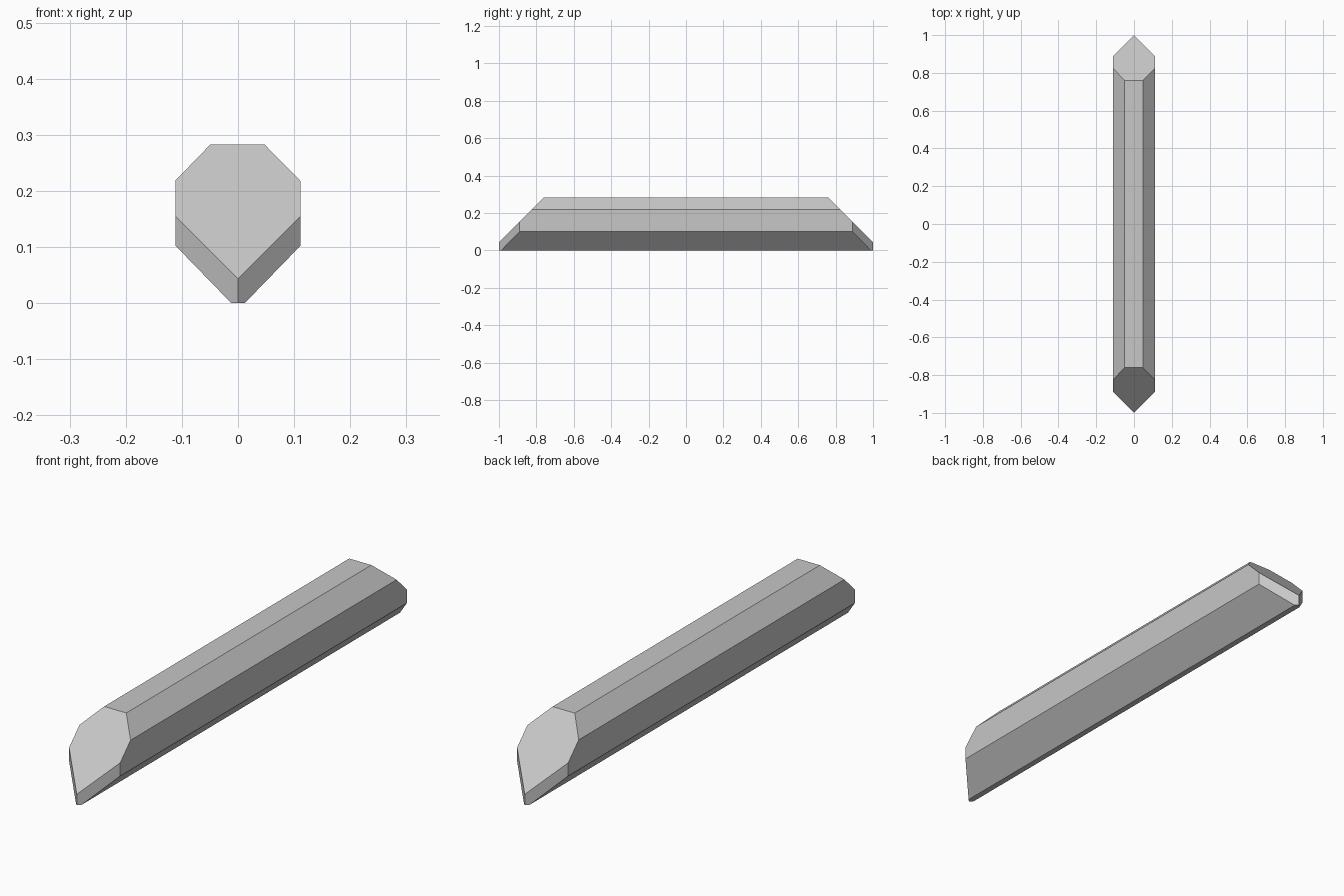
import bpy
import bmesh
from mathutils import Vector

cube = bpy.data.objects.get("Cube")
if cube:
    bpy.data.objects.remove(cube, do_unlink=True)

# Plain grey material
grey = bpy.data.materials.new("light_grey")
grey.use_nodes = True
colour = (0.57, 0.57, 0.57, 1)
grey.diffuse_color = colour
grey.node_tree.nodes["Principled BSDF"].inputs["Base Color"].default_value = colour

# Cross-section of the bar: chamfered top, tapering to a narrow base
profile = [(-0.049, 0.283), (0.047, 0.283), (0.111, 0.218), (0.111, 0.102),
           (0.012, 0), (-0.012, 0), (-0.111, 0.102), (-0.111, 0.219)]

bm = bmesh.new()
face = bm.faces.new([bm.verts.new((x, -1.1, z)) for x, z in profile])
ends = bmesh.ops.extrude_face_region(bm, geom=[face])["geom"]
moved = [g for g in ends if isinstance(g, bmesh.types.BMVert)]
bmesh.ops.translate(bm, verts=moved, vec=(0, 2.2, 0))


def trim(point, normal):
    """Slice off everything on the normal side and cap the cut."""
    geom = bm.verts[:] + bm.edges[:] + bm.faces[:]
    cut = bmesh.ops.bisect_plane(bm, geom=geom, plane_co=point, plane_no=normal,
                                 clear_outer=True)["geom_cut"]
    edges = [g for g in cut if isinstance(g, bmesh.types.BMEdge)]
    bmesh.ops.holes_fill(bm, edges=edges, sides=0)


# Each end: a sloping mitre above and two mitred cheeks meeting in a point
for end in (-1, 1):
    trim(Vector((0, end, 0.043)), Vector((0, end, 1)).normalized())
    for side in (-1, 1):
        trim(Vector((0, end, 0)), Vector((side, end, 0)).normalized())

bmesh.ops.remove_doubles(bm, verts=bm.verts[:], dist=0.0001)
bmesh.ops.recalc_face_normals(bm, faces=bm.faces[:])
mesh = bpy.data.meshes.new("mitred_bar")
bm.to_mesh(mesh)
bm.free()
mesh.materials.append(grey)
bar = bpy.data.objects.new("mitred_bar", mesh)
bpy.context.collection.objects.link(bar)
